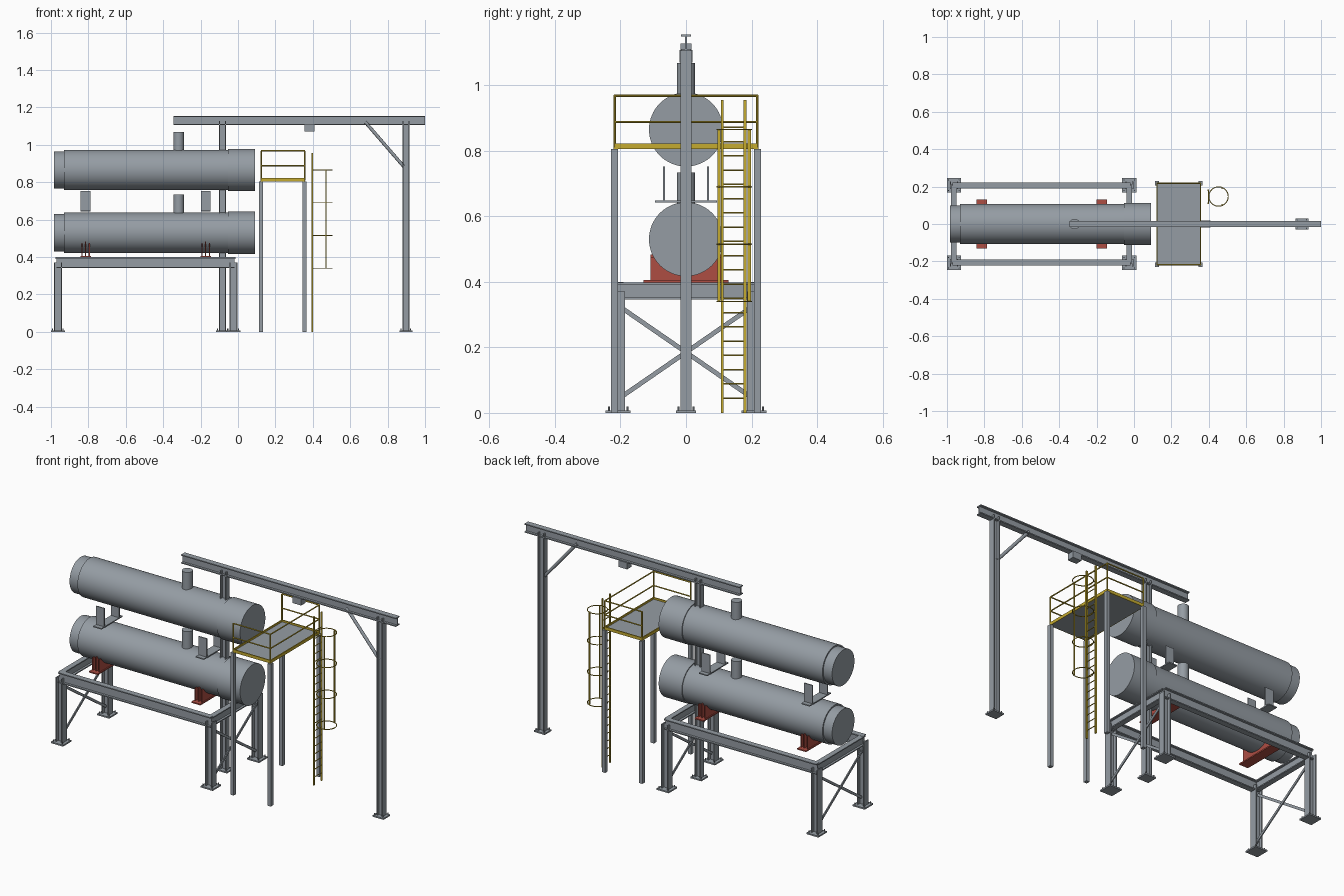
import bpy, bmesh, math
from mathutils import Vector, Matrix

if "Cube" in bpy.data.objects:
    bpy.data.objects.remove(bpy.data.objects["Cube"])


def material(name, rgb):
    m = bpy.data.materials.new(name)
    m.diffuse_color = (*rgb, 1)
    m.use_nodes = True
    m.node_tree.nodes["Principled BSDF"].inputs["Base Color"].default_value = m.diffuse_color
    return m


STEEL = material("steel_grey", (0.30, 0.335, 0.37))
RED = material("saddle_red", (0.42, 0.075, 0.055))
YELLOW = material("safety_yellow", (0.56, 0.41, 0.03))


def finish(name, bm, mat, smooth=False):
    bmesh.ops.recalc_face_normals(bm, faces=bm.faces)
    me = bpy.data.meshes.new(name)
    bm.to_mesh(me)
    bm.free()
    me.materials.append(mat)
    ob = bpy.data.objects.new(name, me)
    bpy.context.collection.objects.link(ob)
    if smooth:
        bpy.ops.object.select_all(action='DESELECT')
        ob.select_set(True)
        bpy.context.view_layer.objects.active = ob
        bpy.ops.object.shade_smooth_by_angle(angle=math.radians(35))
    return ob


def box(name, x, y, z, mat=STEEL):
    """Box from (min, max) pairs."""
    bm = bmesh.new()
    size = [b - a for a, b in (x, y, z)]
    mid = [(a + b) / 2 for a, b in (x, y, z)]
    bmesh.ops.create_cube(bm, size=1, matrix=Matrix.Translation(mid) @ Matrix.Diagonal((*size, 1)))
    return finish(name, bm, mat)


def prism(name, pts, offset, mat=STEEL):
    """Extrude a flat outline by an offset."""
    bm = bmesh.new()
    f = bm.faces.new([bm.verts.new(p) for p in pts])
    ext = bmesh.ops.extrude_face_region(bm, geom=[f])["geom"]
    bmesh.ops.translate(bm, vec=offset, verts=[v for v in ext if isinstance(v, bmesh.types.BMVert)])
    return finish(name, bm, mat)


def ibeam(name, p0, p1, depth_dir, d, w, tf=0.006, tw=0.006):
    """I-section from p0 to p1, its web lying along depth_dir."""
    p0, p1, u = Vector(p0), Vector(p1), Vector(depth_dir)
    v = (p1 - p0).normalized().cross(u)
    quarter = [(d / 2, w / 2), (d / 2 - tf, w / 2), (d / 2 - tf, tw / 2)]
    right = quarter + [(-a, b) for a, b in reversed(quarter)]
    outline = right + [(a, -b) for a, b in reversed(right)]
    return prism(name, [p0 + u * a + v * b for a, b in outline], p1 - p0)


def rod(name, p0, p1, r, mat=STEEL, sides=12):
    p0, p1 = Vector(p0), Vector(p1)
    d = p1 - p0
    bm = bmesh.new()
    mtx = Matrix.Translation((p0 + p1) / 2) @ d.to_track_quat('Z', 'Y').to_matrix().to_4x4()
    bmesh.ops.create_cone(bm, cap_ends=True, segments=sides, radius1=r, radius2=r,
                          depth=d.length, matrix=mtx)
    return finish(name, bm, mat, smooth=sides > 6)


def lathe_x(name, profile, zc, mat=STEEL, steps=64):
    """Revolve (x, radius) points about a horizontal axis at height zc."""
    bm = bmesh.new()
    vs = [bm.verts.new((x, 0, zc + r)) for x, r in profile]
    es = [bm.edges.new(e) for e in zip(vs, vs[1:])]
    bmesh.ops.spin(bm, geom=vs + es, cent=(0, 0, zc), axis=(1, 0, 0),
                   angle=2 * math.pi, steps=steps)
    bmesh.ops.remove_doubles(bm, verts=bm.verts, dist=1e-5)
    return finish(name, bm, mat, smooth=True)


def base_plate(x, y, hx, hy):
    box("base_plate", (x - hx, x + hx), (y - hy, y + hy), (0, 0.008))
    for sx in (-1, 1):
        for sy in (-1, 1):
            bx, by = x + sx * hx * 0.75, y + sy * hy * 0.75
            rod("anchor_bolt", (bx, by, 0.006), (bx, by, 0.019), 0.003, sides=6)


# Two stacked vessels with stepped ends and top nozzles
for label, zc, top in (("lower", 0.53, 0.733), ("upper", 0.865, 1.068)):
    lathe_x(label + "_vessel", [(-0.985, 0), (-0.985, 0.1), (-0.93, 0.1), (-0.93, 0.108),
                                (-0.053, 0.108), (-0.053, 0.113), (0.092, 0.113), (0.092, 0)], zc)
    rod(label + "_nozzle", (-0.317, 0, zc + 0.09), (-0.317, 0, top), 0.028, sides=32)

# Red saddles below and plate brackets between the vessels
for xc in (-0.815, -0.173):
    box("saddle_base", (xc - 0.028, xc + 0.028), (-0.13, 0.13), (0.398, 0.405), RED)
    for dx, top in ((-0.02, 0.475), (0, 0.483), (0.02, 0.475)):
        half = math.acos((0.53 - top) / 0.108)
        arc = [(0.108 * math.sin(a), 0.53 - 0.108 * math.cos(a))
               for a in (half * (1 - k / 8) for k in range(17))]
        outline = [(-0.108, top), (-0.108, 0.404), (0.108, 0.404), (0.108, top)] + arc
        prism("saddle_web", [(xc + dx - 0.003, y, z) for y, z in outline], (0.006, 0, 0), RED)
    box("bracket_plate", (xc - 0.026, xc + 0.026), (-0.095, 0.095), (0.642, 0.648))
    for s in (-1, 1):
        box("bracket_upright", (xc - 0.026, xc + 0.026),
            (s * 0.067 - 0.003, s * 0.067 + 0.003), (0.645, 0.752))

# Support frame: columns, beams and end cross bracing
FX, FY = (-0.963, -0.025), 0.207
for x in FX:
    for s in (-1, 1):
        base_plate(x, s * FY, 0.038, 0.038)
        ibeam("frame_column", (x, s * FY, 0), (x, s * FY, 0.37), (1, 0, 0), 0.043, 0.042)
        a, b = Vector((x, -s * 0.203, 0.045)), Vector((x, s * 0.203, 0.325))
        n = (b - a).normalized().cross(Vector((1, 0, 0))) * 0.007
        x_off = Vector((0.003 * s, 0, 0))
        prism("cross_brace", [a + n + x_off, a - n + x_off, b - n + x_off, b + n + x_off],
              (0.006 * s, 0, 0))
    ibeam("frame_end_beam", (x, -FY, 0.372), (x, FY, 0.372), (0, 0, 1), 0.052, 0.03)
for s in (-1, 1):
    ibeam("frame_side_beam", (FX[0] - 0.008, s * FY, 0.37), (FX[1] + 0.006, s * FY, 0.37),
          (0, 0, 1), 0.058, 0.032)

# Overhead hoist rail on two columns
ibeam("hoist_rail", (-0.345, 0, 1.13), (1.0, 0, 1.13), (0, 0, 1), 0.05, 0.032)
for x in (-0.083, 0.898):
    base_plate(x, 0, 0.034, 0.03)
    ibeam("rail_column", (x, 0, 0), (x, 0, 1.128), (1, 0, 0), 0.038, 0.034)
rod("rail_brace", (0.68, 0, 1.122), (0.885, 0, 0.885), 0.009)
box("hoist_trolley", (0.355, 0.41), (-0.02, 0.02), (1.07, 1.107))

# Access platform with legs, kick plates and handrails
PX, PY = (0.123, 0.356), 0.218
box("platform_deck", PX, (-PY, PY), (0.805, 0.812))
for s in (-1, 1):
    y = s * PY
    box("kick_plate", PX, (y - 0.003, y + 0.003), (0.805, 0.822), YELLOW)
    for x in PX:
        box("platform_leg", (x - 0.01, x + 0.01), (y - 0.011, y + 0.011), (0, 0.805))
        rod("rail_post", (x, y, 0.81), (x, y, 0.968), 0.004, YELLOW, 8)
for x in PX:
    box("kick_plate", (x - 0.003, x + 0.003), (-PY, PY), (0.805, 0.822), YELLOW)
for z in (0.888, 0.968):
    for s in (-1, 1):
        rod("side_handrail", (PX[0], s * PY, z), (PX[1], s * PY, z), 0.0035, YELLOW, 8)
    rod("end_handrail", (PX[1], -PY, z), (PX[1], PY, z), 0.0035, YELLOW, 8)

# Ladder
for y in (0.111, 0.18):
    box("ladder_stile", (0.394, 0.402), (y - 0.004, y + 0.004), (0, 0.955), YELLOW)
for i in range(20):
    z = 0.045 + i * 0.0435
    rod("ladder_rung", (0.398, 0.111, z), (0.398, 0.18, z), 0.0025, YELLOW, 6)

# Ladder safety cage
for z in (0.34, 0.515, 0.69, 0.865):
    bpy.ops.mesh.primitive_torus_add(major_radius=0.052, minor_radius=0.0025, major_segments=32,
                                     minor_segments=6, location=(0.452, 0.147, z))
    hoop = bpy.context.object
    hoop.name = "cage_hoop"
    hoop.data.materials.append(YELLOW)
for s in (-1, 1):
    y = 0.147 + s * 0.046
    box("cage_bar", (0.468, 0.472), (y - 0.005, y + 0.005), (0.34, 0.866), YELLOW)
